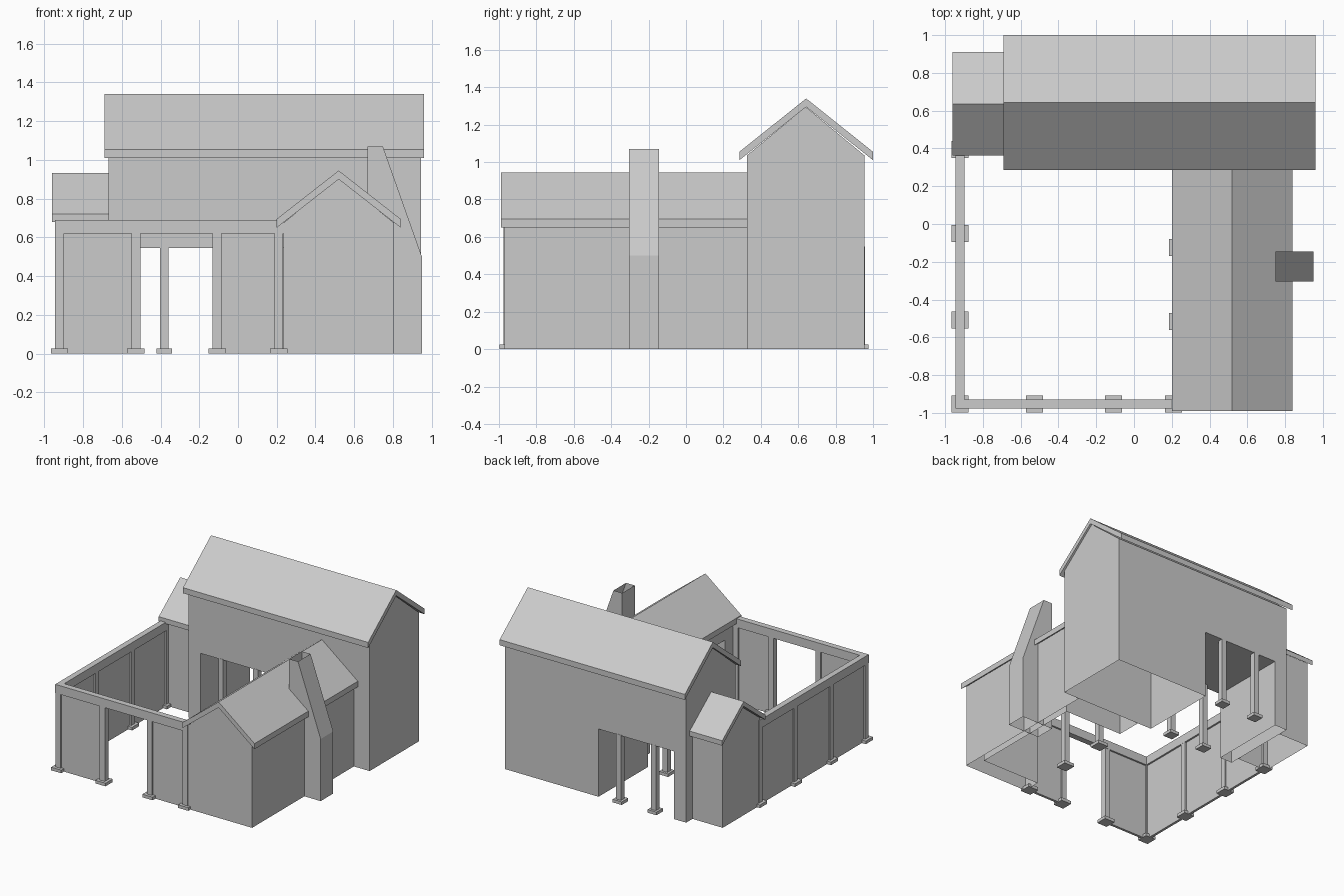
import bpy, bmesh

if "Cube" in bpy.data.objects:
    bpy.data.objects.remove(bpy.data.objects["Cube"])

def add_mesh(name, bm):
    bmesh.ops.recalc_face_normals(bm, faces=bm.faces)
    me = bpy.data.meshes.new(name)
    bm.to_mesh(me)
    bm.free()
    ob = bpy.data.objects.new(name, me)
    bpy.context.collection.objects.link(ob)
    return ob

def box(name, x0, x1, y0, y1, z0, z1):
    bm = bmesh.new()
    bmesh.ops.create_cube(bm, size=1)
    for v in bm.verts:
        v.co = (x1 if v.co.x > 0 else x0, y1 if v.co.y > 0 else y0, z1 if v.co.z > 0 else z0)
    return add_mesh(name, bm)

def prism(name, prof, axis, a, b):
    """Extrude a (horizontal, z) profile along axis x or y from a to b."""
    bm = bmesh.new()
    put = (lambda h, z, t: (t, h, z)) if axis == 'x' else (lambda h, z, t: (h, t, z))
    f = bm.faces.new([bm.verts.new(put(h, z, a)) for h, z in prof])
    ext = bmesh.ops.extrude_face_region(bm, geom=[f], use_keep_orig=True)
    for v in ext['geom']:
        if isinstance(v, bmesh.types.BMVert):
            v.co[0 if axis == 'x' else 1] = b
    return add_mesh(name, bm)

def open_ends(ob, levels):
    """Remove horizontal faces lying at the given heights."""
    bm = bmesh.new()
    bm.from_mesh(ob.data)
    kill = [f for f in bm.faces if any(all(abs(v.co.z - z) < 1e-3 for v in f.verts) for z in levels)]
    bmesh.ops.delete(bm, geom=kill, context='FACES')
    bm.to_mesh(ob.data)
    bm.free()

def carve(ob, cutter):
    mod = ob.modifiers.new("carve", 'BOOLEAN')
    mod.operation = 'DIFFERENCE'
    mod.solver = 'EXACT'
    mod.object = cutter
    dg = bpy.context.evaluated_depsgraph_get()
    me = bpy.data.meshes.new_from_object(ob.evaluated_get(dg))
    ob.modifiers.clear()
    ob.data = me
    bpy.data.objects.remove(cutter)

def walls(name, axis, lo, hi, eave, ridge, a, b):
    mid = (lo + hi) / 2
    return prism(name, [(lo, 0), (hi, 0), (hi, eave), (mid, ridge), (lo, eave)], axis, a, b)

def roof(name, axis, lo, hi, eave, ridge, a, b, t=0.045):
    mid = (lo + hi) / 2
    prism(name, [(lo, eave), (mid, ridge - t), (hi, eave), (hi, eave + t), (mid, ridge), (lo, eave + t)], axis, a, b)

def post(name, x, y, top, half=0.0225, foot=0.045):
    box(name, x - half, x + half, y - half, y + half, 0, top)
    box(name + "_base", x - foot, x + foot, y - foot, y + foot, 0, 0.025)

# Main hall with a passage through it
hall = walls("hall_walls", 'x', 0.325, 0.955, 1.035, 1.295, -0.67, 0.945)
carve(hall, box("passage_cut", -0.56, 0.11, 0.2, 1.1, -0.1, 0.545))
open_ends(hall, [0])
roof("hall_roof", 'x', 0.285, 1.0, 1.01, 1.34, -0.69, 0.96)
for x in (-0.38, -0.07):
    for y in (0.345, 0.935):
        post("passage_post", x, y, 0.55, 0.022, 0.04)

# Side wing with an open porch on the courtyard side
wing = walls("wing_walls", 'y', 0.235, 0.805, 0.675, 0.905, -0.97, 0.325)
carve(wing, box("porch_cut", 0.1, 0.75, -0.83, 0.12, -0.1, 0.545))
open_ends(wing, [0])
roof("wing_roof", 'y', 0.2, 0.84, 0.65, 0.945, -0.99, 0.325)
for y in (-0.515, -0.125):
    post("porch_post", 0.23, y, 0.55)

# Small lean shed at the left end
shed = walls("shed_walls", 'x', 0.4, 0.875, 0.705, 0.885, -0.94, -0.67)
open_ends(shed, [0])
roof("shed_roof", 'x', 0.362, 0.91, 0.68, 0.932, -0.96, -0.67, 0.04)

# Open-topped tapering chimney
chimney = prism("chimney", [(0.67, 0), (0.95, 0), (0.95, 0.5), (0.748, 1.07), (0.67, 1.07)], 'y', -0.305, -0.145)
open_ends(chimney, [0, 1.07])

# Courtyard wall: posts, panels and top beams
front_x = [-0.922, -0.527, -0.108, 0.21]
left_y = [-0.952, -0.508, -0.05, 0.395]
for x in front_x:
    post("front_post", x, -0.952, 0.62)
for y in left_y[1:]:
    post("left_post", -0.922, y, 0.62)
for i in (0, 2):
    box("front_panel", front_x[i], front_x[i + 1], -0.962, -0.942, 0, 0.62)
for a, b in zip(left_y, left_y[1:]):
    box("left_panel", -0.932, -0.912, a, b, 0, 0.62)
box("front_beam", -0.945, 0.235, -0.976, -0.928, 0.62, 0.69)
box("left_beam", -0.945, -0.898, -0.928, 0.42, 0.62, 0.69)
